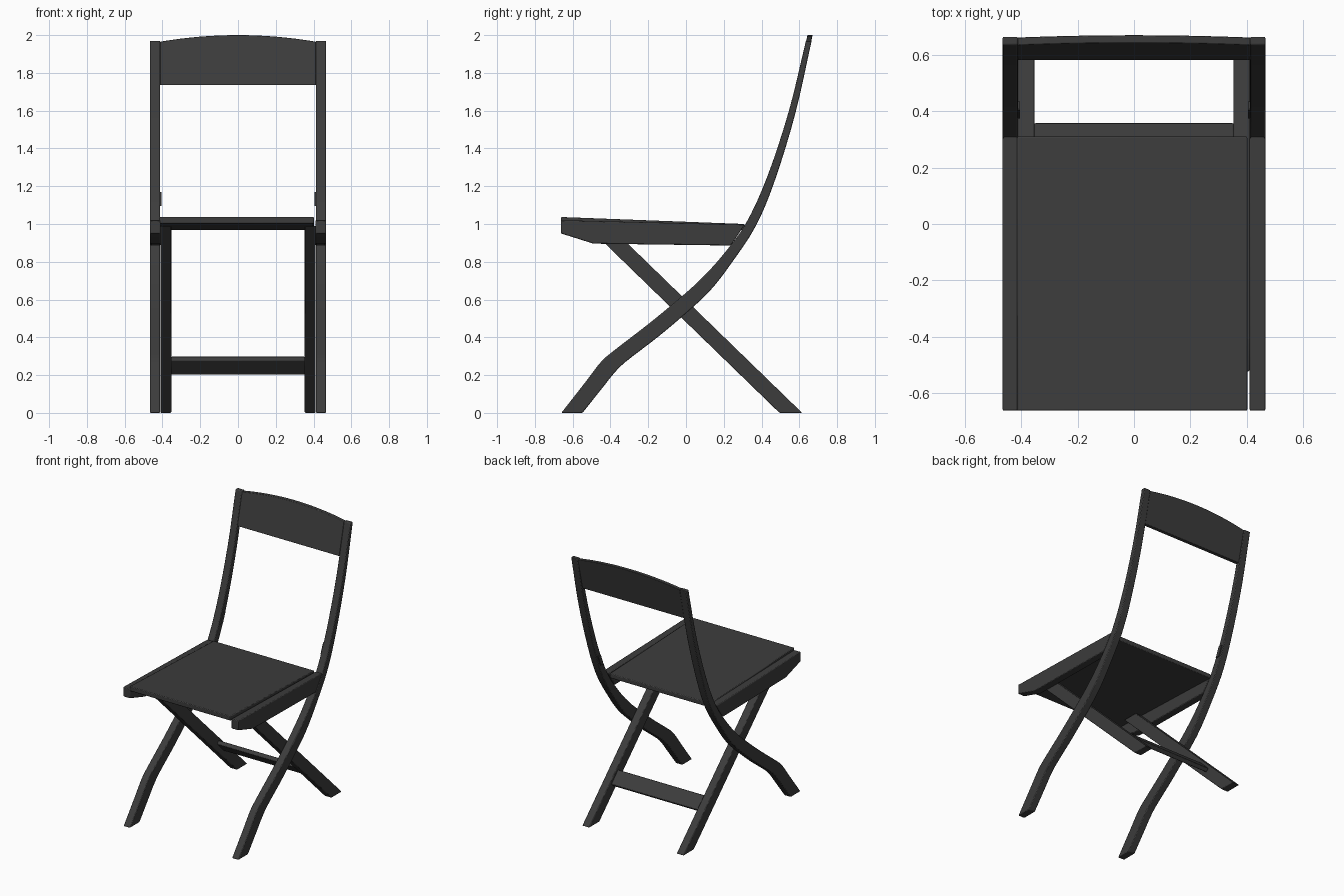
import bpy, bmesh
from mathutils import Vector

if "Cube" in bpy.data.objects:
    bpy.data.objects.remove(bpy.data.objects["Cube"])

mat = bpy.data.materials.new("dark_paint")
mat.diffuse_color = (0.045, 0.045, 0.045, 1)
mat.use_nodes = True
mat.node_tree.nodes["Principled BSDF"].inputs["Base Color"].default_value = mat.diffuse_color


def prism(name, front, back, mirror=False, bevel=0.005):
    """Solid between two matching outlines, with softened edges."""
    bm = bmesh.new()
    a = [bm.verts.new(p) for p in front]
    b = [bm.verts.new(p) for p in back]
    n = len(a)
    bm.faces.new(a)
    bm.faces.new(b[::-1])
    for i in range(n):
        j = (i + 1) % n
        bm.faces.new((a[j], a[i], b[i], b[j]))
    bmesh.ops.recalc_face_normals(bm, faces=bm.faces)
    me = bpy.data.meshes.new(name)
    bm.to_mesh(me)
    bm.free()
    me.materials.append(mat)
    ob = bpy.data.objects.new(name, me)
    bpy.context.collection.objects.link(ob)
    bpy.ops.object.select_all(action='DESELECT')
    ob.select_set(True)
    bpy.context.view_layer.objects.active = ob
    bpy.ops.object.shade_smooth_by_angle(angle=0.5)
    if bevel:
        m = ob.modifiers.new("soft_edges", 'BEVEL')
        m.width, m.segments, m.angle_limit = bevel, 2, 0.7
    if mirror:
        ob.modifiers.new("other_side", 'MIRROR')
    return ob


def side_profile(name, yz, x0, x1, **kw):
    return prism(name, [(x0, y, z) for y, z in yz], [(x1, y, z) for y, z in yz], **kw)


def smooth(pts, steps=4):
    """Catmull-Rom curve through the points."""
    p = [Vector(q) for q in pts]
    p = [2 * p[0] - p[1]] + p + [2 * p[-1] - p[-2]]
    out = []
    for i in range(1, len(p) - 2):
        a, b, c, d = p[i - 1:i + 3]
        for s in range(steps):
            t = s / steps
            out.append(0.5 * (2 * b + (c - a) * t + (2 * a - 5 * b + 4 * c - d) * t * t
                              + (3 * b - a - 3 * c + d) * t ** 3))
    return out + [p[-2]]


# Curved front legs running up into the back posts
front_edge = [(-.66, 0), (-.535, .16), (-.45, .27), (-.375, .335), (-.2, .47), (-.03, .61),
              (.08, .71), (.19, .83), (.315, 1.0), (.43, 1.25), (.545, 1.6), (.635, 1.97)]
rear_edge = [(-.548, 0), (-.435, .142), (-.385, .205), (-.32, .27), (-.145, .405), (.02, .545),
             (.13, .65), (.235, .785), (.37, .99), (.472, 1.235), (.58, 1.59), (.665, 1.97)]
side_profile("front_leg_and_back_post", smooth(front_edge) + smooth(rear_edge)[::-1],
             .412, .466, mirror=True)

# Straight crossing rear legs
side_profile("rear_leg", [(.495, 0), (.615, 0), (-.405, .99), (-.525, .99)],
             .353, .411, mirror=True)

# Slat between the rear legs, lying along their slope
c, u, v = Vector((.31, .25)), Vector((.707, -.707)), Vector((.707, .707))
side_profile("leg_stretcher", [c + u * i * .055 + v * j * .015
                               for i, j in ((-1, -1), (1, -1), (1, 1), (-1, 1))], -.355, .355)

# Seat panel and its side rails
side_profile("seat", [(-.662, 1.003), (.31, .967), (.31, 1.0), (-.662, 1.037)], -.415, .402)
side_profile("seat_rail", [(-.662, .95), (-.49, .896), (.237, .886), (.31, .996), (-.662, 1.02)],
             .41, .466, mirror=True)

# Leaning backrest with an arched top
xs = [.413 * (1 - i / 8) for i in range(17)]
outline = [(-.413, 1.735), (.413, 1.735)] + [(x, 2 - .035 * (x / .413) ** 2) for x in xs]
back = [[(x, y + (z - 1.735) * .235, z) for x, z in outline] for y in (.581, .608)]
prism("backrest", back[0], back[1], bevel=.003)

# Small stop pads on the inside of the posts
side_profile("stop_pad", [(.375, 1.095), (.405, 1.095), (.435, 1.17), (.405, 1.17)],
             .405, .414, mirror=True, bevel=0)
